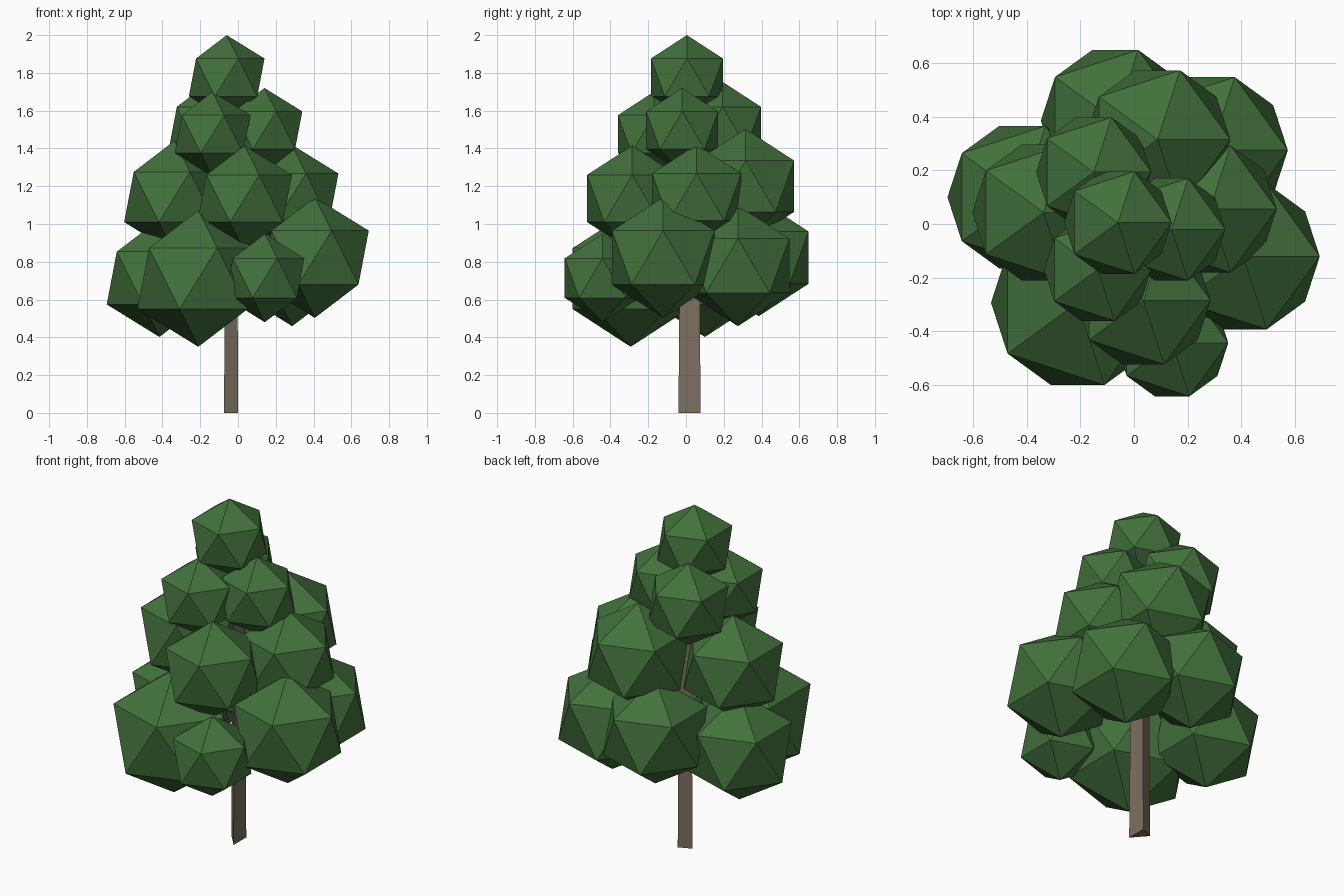
import bpy, bmesh

if "Cube" in bpy.data.objects:
    bpy.data.objects.remove(bpy.data.objects["Cube"])


def material(name, rgb):
    m = bpy.data.materials.new(name)
    m.diffuse_color = (*rgb, 1)
    m.use_nodes = True
    m.node_tree.nodes["Principled BSDF"].inputs["Base Color"].default_value = m.diffuse_color
    return m


leaf_green = material("leaf green", (0.055, 0.165, 0.045))
bark_brown = material("bark brown", (0.20, 0.16, 0.115))


def add_object(name, bm, mat):
    bmesh.ops.recalc_face_normals(bm, faces=bm.faces)
    mesh = bpy.data.meshes.new(name)
    bm.to_mesh(mesh)
    bm.free()
    mesh.materials.append(mat)
    obj = bpy.data.objects.new(name, mesh)
    bpy.context.collection.objects.link(obj)
    return obj


# Foliage clumps: x, y, z, radius, grouped by tier
tiers = {
    "top": [(-0.06, 0.005, 1.776, 0.224)],
    "upper": [(0.14, -0.02, 1.496, 0.224), (-0.135, -0.17, 1.476, 0.224),
              (-0.15, 0.193, 1.513, 0.24)],
    "middle": [(0.035, -0.285, 1.135, 0.28), (-0.337, 0.043, 1.143, 0.297),
               (0.283, 0.056, 1.143, 0.278), (0.088, 0.315, 1.20, 0.303)],
    "lower": [(-0.21, -0.293, 0.711, 0.361), (0.407, -0.121, 0.822, 0.319),
              (0.142, -0.443, 0.714, 0.234), (-0.416, 0.10, 0.714, 0.312),
              (0.287, 0.275, 0.779, 0.32), (-0.07, 0.385, 0.822, 0.31)],
}
for tier, clumps in tiers.items():
    for i, (x, y, z, r) in enumerate(clumps, 1):
        bm = bmesh.new()
        bmesh.ops.create_icosphere(bm, subdivisions=1, radius=r)
        bmesh.ops.translate(bm, verts=bm.verts, vec=(x, y, z))
        add_object(f"{tier}_foliage_{i}", bm, leaf_green)

# Three-sided trunk, slightly tapered, running up inside the crown
section = [(0.0, -0.04), (0.0, 0.077), (-0.074, 0.045)]
cx, cy = -0.025, 0.027
bm = bmesh.new()
rings = []
for z, s in ((0.0, 1.0), (1.65, 0.8)):
    rings.append([bm.verts.new((cx + (x - cx) * s, cy + (y - cy) * s, z))
                  for x, y in section])
for ring in rings:
    bm.faces.new(ring)
for i in range(3):
    j = (i + 1) % 3
    bm.faces.new((rings[0][i], rings[0][j], rings[1][j], rings[1][i]))
add_object("trunk", bm, bark_brown)
